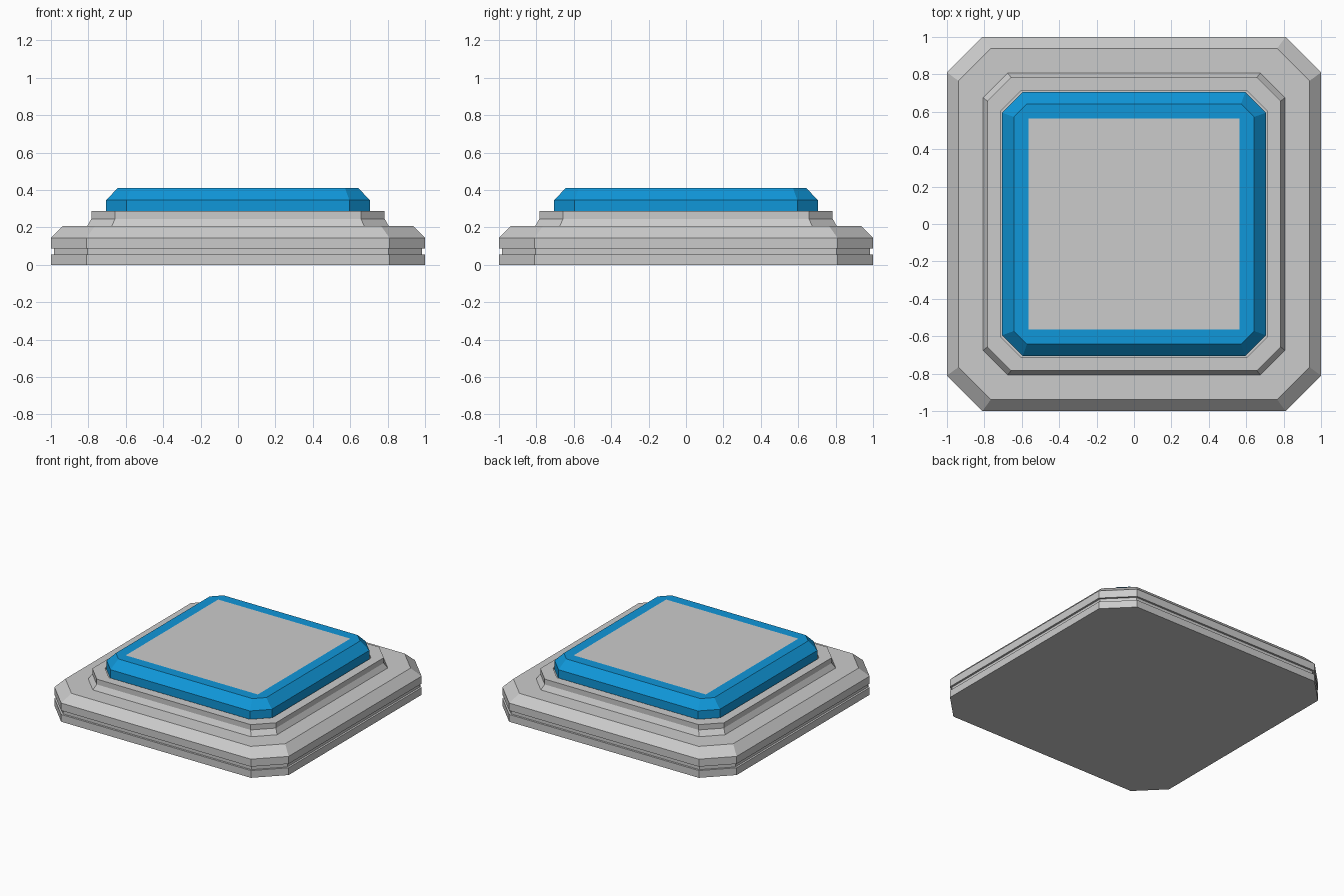
import bpy
import bmesh

if "Cube" in bpy.data.objects:
    bpy.data.objects.remove(bpy.data.objects["Cube"])


def ring(bm, half, corner, z):
    """Square outline with chamfered corners; corner = half length of each flat side."""
    h, c = half, corner
    pts = [(c, -h), (h, -c), (h, c), (c, h), (-c, h), (-h, c), (-h, -c), (-c, -h)]
    return [bm.verts.new((x, y, z)) for x, y in pts]


def stack(name, profile, material=None, cap_top=True):
    """Loft chamfered-square outlines (half, corner, z) from bottom to top."""
    bm = bmesh.new()
    rings = [ring(bm, *p) for p in profile]
    for a, b in zip(rings, rings[1:]):
        for i in range(8):
            j = (i + 1) % 8
            bm.faces.new((a[i], a[j], b[j], b[i]))
    bm.faces.new(rings[0][::-1])
    if cap_top:
        bm.faces.new(rings[-1])
    # Outlines with corner == half collapse to a plain square
    bmesh.ops.remove_doubles(bm, verts=bm.verts, dist=0.0005)
    mesh = bpy.data.meshes.new(name)
    bm.to_mesh(mesh)
    bm.free()
    if material:
        mesh.materials.append(material)
    obj = bpy.data.objects.new(name, mesh)
    bpy.context.collection.objects.link(obj)
    return obj


blue = bpy.data.materials.new("blue")
blue.diffuse_color = (0.005, 0.31, 0.70, 1)
blue.use_nodes = True
blue.node_tree.nodes["Principled BSDF"].inputs["Base Color"].default_value = blue.diffuse_color

# Wide foot with a shallow groove around it and a sloped shoulder
stack("base", [
    (1.0, 0.81, 0.0), (1.0, 0.81, 0.056),
    (0.985, 0.804, 0.056), (0.985, 0.804, 0.086),
    (1.0, 0.81, 0.086), (1.0, 0.81, 0.144),
    (0.938, 0.765, 0.207),
])

# Flared collar with a narrow seam recess around the button
stack("collar", [
    (0.806, 0.675, 0.207), (0.784, 0.657, 0.246), (0.784, 0.657, 0.287),
    (0.714, 0.602, 0.287), (0.714, 0.602, 0.275),
])

# Blue bevelled rim, open in the middle for the panel
stack("button_rim", [
    (0.705, 0.595, 0.275), (0.705, 0.595, 0.346),
    (0.642, 0.572, 0.411), (0.564, 0.564, 0.411),
], blue, cap_top=False)

# Flush grey square panel filling the rim
stack("top_panel", [(0.564, 0.564, 0.38), (0.564, 0.564, 0.411)])
